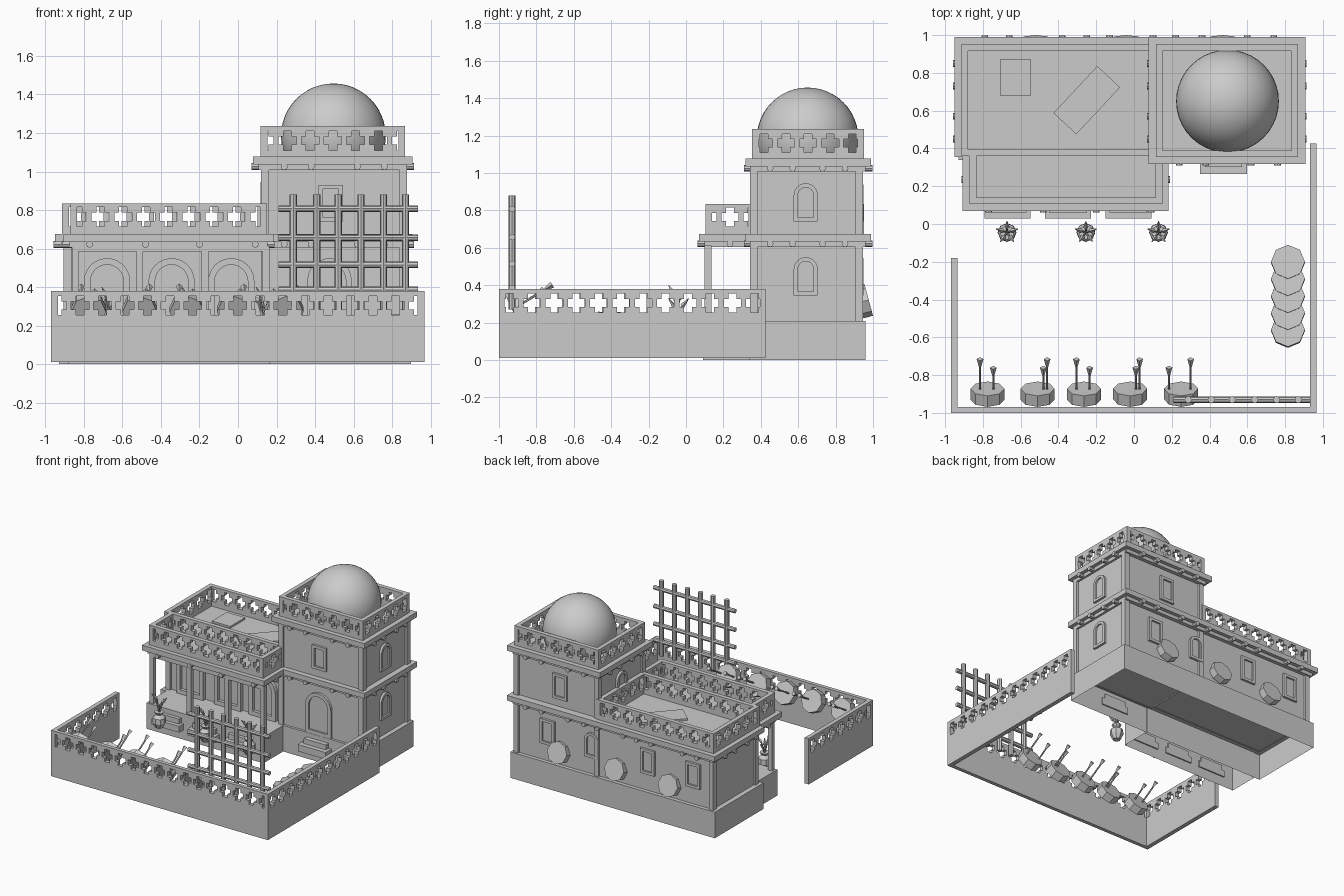
import bpy, bmesh, math
from mathutils import Vector

if "Cube" in bpy.data.objects:
    bpy.data.objects.remove(bpy.data.objects["Cube"])

def make(name, bm, loc=(0, 0, 0), rz=0):
    bmesh.ops.recalc_face_normals(bm, faces=bm.faces)
    me = bpy.data.meshes.new(name)
    bm.to_mesh(me)
    bm.free()
    ob = bpy.data.objects.new(name, me)
    ob.location, ob.rotation_euler = loc, (0, 0, math.radians(rz))
    bpy.context.collection.objects.link(ob)
    return ob

def box(name, x0, x1, y0, y1, z0, z1, rz=0, open_bottom=False):
    bm = bmesh.new()
    bmesh.ops.create_cube(bm, size=1)
    bmesh.ops.scale(bm, vec=(x1 - x0, y1 - y0, z1 - z0), verts=bm.verts)
    if open_bottom:
        low = [f for f in bm.faces if f.calc_center_median().z < -0.001]
        low = [f for f in low if abs(f.normal.z) > 0.9]
        bmesh.ops.delete(bm, geom=low, context='FACES_ONLY')
    return make(name, bm, ((x0 + x1) / 2, (y0 + y1) / 2, (z0 + z1) / 2), rz)

def rod(name, p, q, r, n=8, r2=None):
    p, q = Vector(p), Vector(q)
    bm = bmesh.new()
    bmesh.ops.create_cone(bm, cap_ends=True, segments=n, radius1=r,
                          radius2=r if r2 is None else r2, depth=(q - p).length)
    quat = (q - p).to_track_quat('Z', 'Y')
    for v in bm.verts:
        v.co = quat @ v.co
    return make(name, bm, (p + q) / 2)

def pierced_wall(name, p, q, z0, z1, zc, t=0.035, pitch=0.118, phase=0):
    """Wall from p to q, thickened to its left, with a row of cross-shaped holes."""
    p, q = Vector(p), Vector(q)
    L = (q - p).length
    a, b, m = 0.046, 0.021, 0.03
    cs = [L / 2 + (k + phase) * pitch for k in range(-12, 13)]
    us = {0, L} | {round(min(max(c + o, m), L - m), 4) for c in cs for o in (-a, -b, b, a)}
    us = sorted(us)
    zs = [z0, zc - 0.05, zc - b, zc + b, zc + 0.05, z1]
    bm = bmesh.new()
    g = [[bm.verts.new((u, 0, z)) for z in zs] for u in us]
    for i in range(len(us) - 1):
        mid = (us[i] + us[i + 1]) / 2
        d = min(abs(mid - c) for c in cs)
        for j in range(5):
            hole = m < mid < L - m and ((j == 2 and d < a) or (j in (1, 3) and d < b))
            if not hole:
                bm.faces.new((g[i][j], g[i + 1][j], g[i + 1][j + 1], g[i][j + 1]))
    ext = bmesh.ops.extrude_face_region(bm, geom=bm.faces[:], use_keep_orig=True)
    for v in ext['geom']:
        if isinstance(v, bmesh.types.BMVert):
            v.co.y += t
    bmesh.ops.delete(bm, geom=[v for v in bm.verts if not v.link_faces], context='VERTS')
    return make(name, bm, (p.x, p.y, 0), math.degrees(math.atan2(q.y - p.y, q.x - p.x)))

def parapet(name, x0, x1, y0, y1, z0, z1, zc):
    c = [(x0, y0), (x1, y0), (x1, y1), (x0, y1)]
    for i in range(4):
        pierced_wall(name, c[i], c[(i + 1) % 4], z0, z1, zc)

def outline(w, h, arch):
    if not arch:
        return [(-w, 0), (w, 0), (w, h), (-w, h)]
    return [(-w, 0), (w, 0)] + [(w * math.cos(math.pi * k / 12), h - w + w * math.sin(math.pi * k / 12))
                                for k in range(13)]

def frame(name, x, y, z, w, h, rz=0, arch=True, depth=0.018, b=0.022):
    """Raised border round a window or door, facing -y before turning."""
    bm = bmesh.new()
    out = outline(w, h, arch)
    inn = [(u, v + b) for u, v in outline(w - b, h - 2 * b, arch)]
    if arch:
        inn = [(u, v) for u, v in inn]
    rings = [[bm.verts.new((u, d, v)) for u, v in pts]
             for d, pts in ((0.01, out), (-depth, out), (-depth, inn), (0.01, inn))]
    n = len(out)
    for r in range(3):
        for i in range(n):
            k = (i + 1) % n
            bm.faces.new((rings[r][i], rings[r][k], rings[r + 1][k], rings[r + 1][i]))
    bm.faces.new([bm.verts.new((u, -0.004, v)) for u, v in inn])
    return make(name, bm, (x, y, z), rz)

def corner_posts(name, xs, ys, z0, z1, s=0.04):
    for x in xs:
        for y in ys:
            box(name, x - s / 2, x + s / 2, y - s / 2, y + s / 2, z0, z1)

# plinths and wall blocks
box("main_plinth", -0.93, 0.897, 0.34, 0.96, 0, 0.21, open_bottom=True)
box("porch_plinth", -0.88, 0.165, 0.09, 0.345, 0, 0.21, open_bottom=True)
box("main_walls", -0.89, 0.14, 0.385, 0.93, 0.205, 0.62, open_bottom=True)
box("tower_walls", 0.135, 0.86, 0.36, 0.93, 0.205, 1.05, open_bottom=True)
corner_posts("tower_corner_post", (0.14, 0.858), (0.363, 0.925), 0.21, 1.05)
corner_posts("main_corner_post", (-0.885,), (0.385, 0.925), 0.21, 0.62)

# roof slabs with a narrower course below
for n, x0, x1, y0, y1, z in (("main_roof", -0.95, 0.2, 0.355, 0.99, 0.675),
                             ("porch_roof", -0.907, 0.183, 0.07, 0.40, 0.675),
                             ("tower_floor_band", 0.10, 0.907, 0.317, 0.99, 0.675),
                             ("tower_roof", 0.077, 0.907, 0.317, 0.99, 1.078)):
    box(n + "_slab", x0, x1, y0, y1, z - 0.042, z)
    box(n + "_course", x0 + 0.03, x1 - 0.03, y0 + 0.03, y1 - 0.03, z - 0.07, z - 0.042)

# parapets and dome
parapet("tower_parapet", 0.117, 0.868, 0.354, 0.952, 1.078, 1.235, 1.16)
parapet("main_parapet", -0.913, 0.135, 0.36, 0.952, 0.675, 0.835, 0.765)
for p, q in (((-0.87, 0.365), (-0.87, 0.105)), ((-0.87, 0.105), (0.15, 0.105)), ((0.15, 0.105), (0.15, 0.365))):
    pierced_wall("porch_parapet", p, q, 0.675, 0.835, 0.765)
bpy.ops.mesh.primitive_uv_sphere_add(segments=40, ring_count=24, radius=0.272, location=(0.495, 0.65, 1.185))
bpy.context.object.name = "dome"
bpy.ops.object.shade_smooth_by_angle()

# rugs on the flat roof
box("roof_hatch", -0.71, -0.545, 0.68, 0.87, 0.675, 0.69)
box("roof_rug", -0.42, -0.08, 0.573, 0.738, 0.675, 0.69, rz=47)

# beam ends under the slabs
def beam_end(x, y, z, dx, dy):
    rod("beam_end", (x - dx * 0.13, y - dy * 0.13, z), (x, y, z), 0.018)
for x in (-0.77, -0.48, -0.2, 0.09):
    beam_end(x, 0.062, 0.622, 0, -1)
for z in (0.622, 1.025):
    for x in (0.24, 0.38, 0.62, 0.76):
        beam_end(x, 0.31, z, 0, -1)
        beam_end(x - 0.02, 0.998, z, 0, 1)
    for y in (0.45, 0.57, 0.73, 0.85):
        beam_end(0.914, y, z, 1, 0)
        beam_end(-0.957 if z < 1 else 0.07, y, z, -1, 0)
for x in (-0.79, -0.66, -0.38, -0.25, -0.13, 0.1):
    beam_end(x, 0.998, 0.622, 0, 1)
for x, d in ((-0.912, -1), (0.19, 1)):
    beam_end(x, 0.235, 0.622, d, 0)

# porch posts, beam, arched doors and steps
for x in (-0.845, -0.51, -0.172, 0.145):
    box("porch_post", x - 0.018, x + 0.018, 0.1, 0.136, 0.21, 0.61)
box("porch_beam", -0.863, 0.163, 0.1, 0.136, 0.585, 0.612)
for x in (-0.68, -0.345, -0.035):
    frame("porch_door", x, 0.385, 0.21, 0.12, 0.34, depth=0.03, b=0.034)
for x in (-0.67, -0.35, -0.03):
    box("porch_step_low", x - 0.122, x + 0.122, 0.03, 0.1, 0.08, 0.13)
    box("porch_step_high", x - 0.1, x + 0.1, 0.062, 0.1, 0.13, 0.17)
box("tower_step_low", 0.35, 0.597, 0.265, 0.35, 0.08, 0.135)
box("tower_step_high", 0.375, 0.572, 0.303, 0.35, 0.135, 0.175)

# tower door and windows
frame("tower_door", 0.475, 0.36, 0.21, 0.115, 0.34, b=0.03)
frame("front_window", 0.482, 0.36, 0.74, 0.063, 0.19, arch=False)
for z in (0.345, 0.74):
    frame("side_window", 0.86, 0.64, z, 0.064, 0.205, rz=90)
frame("inner_window", 0.135, 0.64, 0.74, 0.064, 0.205, rz=-90)
for x, z, arch in ((0.47, 0.74, False), (0.58, 0.345, False), (0.185, 0.345, True),
                   (-0.315, 0.345, False), (-0.72, 0.345, False)):
    frame("back_window", x, 0.93, z, 0.064, 0.2, rz=180, arch=arch)

# yard walls
pierced_wall("yard_front_wall", (-0.97, -1), (0.967, -1), 0.01, 0.38, 0.305, 0.03, 0.117)
pierced_wall("yard_right_wall", (0.967, -1), (0.967, 0.425), 0.01, 0.38, 0.305, 0.035, 0.119, 0.5)
pierced_wall("yard_left_wall", (-0.97, -0.18), (-0.97, -1), 0.01, 0.38, 0.305, 0.035, 0.119)

# trellis
for x in (0.287, 0.409, 0.52, 0.639, 0.755, 0.87):
    rod("trellis_upright", (x, -0.93, 0.27), (x, -0.93, 0.88), 0.019)
for z in (0.385, 0.515, 0.657, 0.807):
    rod("trellis_bar", (0.21, -0.93, z), (0.935, -0.93, z), 0.017)

# tilted octagonal drums with arrows along the front wall
for x in (-0.775, -0.51, -0.265, -0.02, 0.25):
    rod("target_drum", (x, -0.93, 0.27), (x, -0.872, 0.297), 0.09)
    for dx, y, z in ((-0.04 if x in (-0.775, -0.51 + 9, -0.265) else 0.05, -0.74, 0.385), (0.03 if x != 0.25 else -0.065, -0.785, 0.36)):
        rod("arrow_shaft", (x + dx, -0.88, 0.3), (x + dx, y, z), 0.006, 6)
        rod("arrow_tail", (x + dx, y - 0.02, z - 0.01), (x + dx, y + 0.025, z + 0.018), 0.005, 4, 0.018)

# drums leaning on the back wall and lying in the yard
for x in (0.47, -0.04, -0.52):
    rod("leaning_drum", (x, 0.925, 0.308), (x, 0.977, 0.322), 0.088)
for i in range(5):
    y = -0.2 - 0.09 * i
    rod("yard_drum", (0.815, y - 0.006, 0.19), (0.815, y, 0.25), 0.09)

# vases with leafy plants
for x in (-0.672, -0.255, 0.13):
    y = -0.045
    for z0, z1, r0, r1 in ((0.12, 0.16, 0.03, 0.05), (0.16, 0.2, 0.05, 0.048),
                           (0.2, 0.225, 0.048, 0.025), (0.225, 0.245, 0.025, 0.038)):
        rod("vase", (x, y, z0), (x, y, z1), r0, 8, r1)
    for k in range(5):
        a = math.radians(90 + 72 * k)
        c, s, h = math.cos(a), math.sin(a), 0.33 + 0.035 * (k % 3)
        rod("plant_stem", (x, y, 0.235), (x + 0.03 * c, y + 0.03 * s, h - 0.03), 0.006, 5)
        rod("plant_leaf", (x + 0.026 * c, y + 0.026 * s, h - 0.04), (x + 0.06 * c, y + 0.06 * s, h), 0.013, 4, 0.002)
